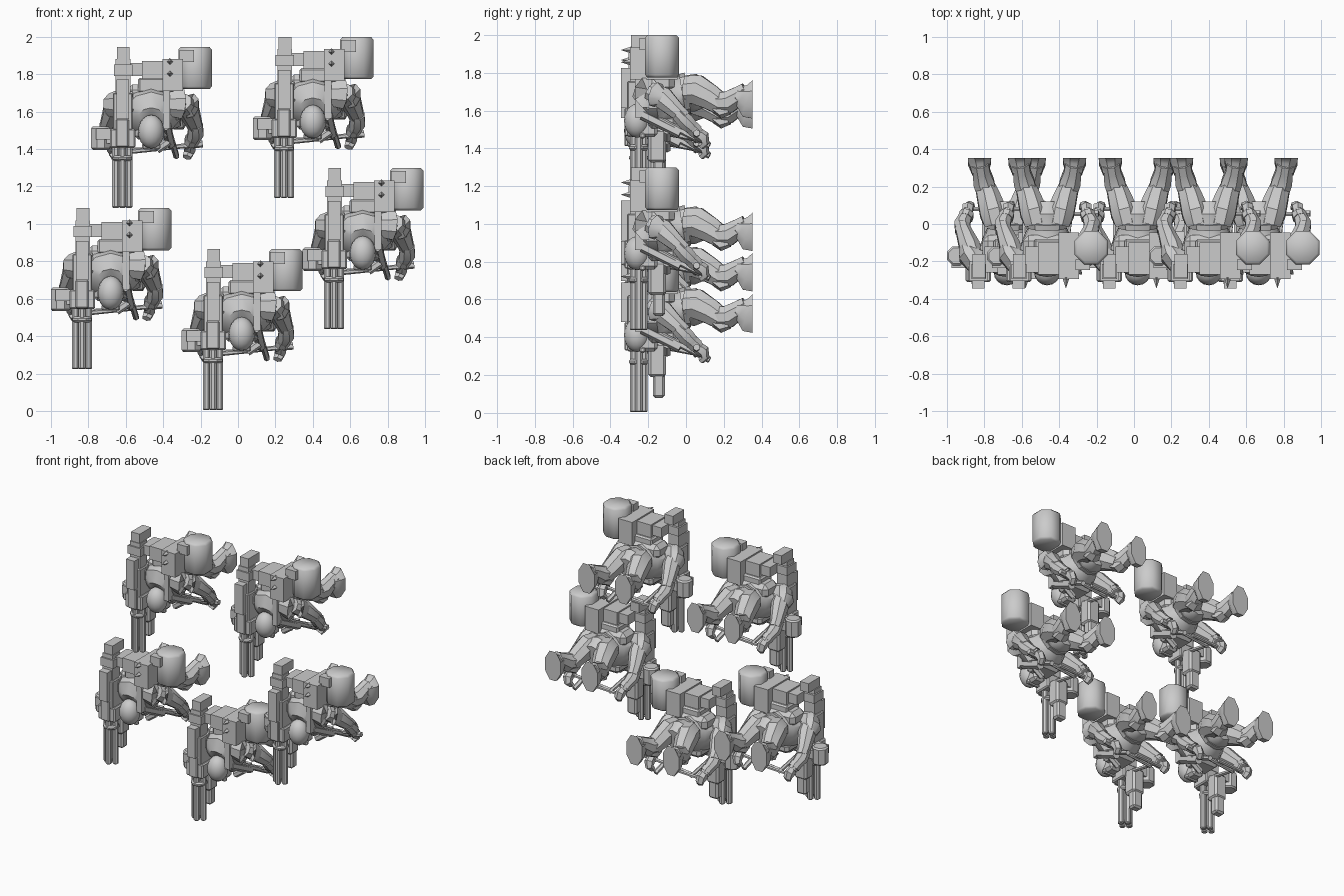
import bpy, bmesh, math
from mathutils import Vector, Matrix

cube = bpy.data.objects.get("Cube")
if cube:
    bpy.data.objects.remove(cube)

grey = bpy.data.materials.new("plain grey")
grey.use_nodes = True
grey.diffuse_color = (0.6, 0.6, 0.6, 1)
grey.node_tree.nodes["Principled BSDF"].inputs["Base Color"].default_value = (0.6, 0.6, 0.6, 1)

MID = 0.02          # x of each figure's own centre line
parts = []


def finish(name, bm, smooth=None):
    bmesh.ops.recalc_face_normals(bm, faces=bm.faces)
    mesh = bpy.data.meshes.new(name)
    bm.to_mesh(mesh)
    bm.free()
    mesh.materials.append(grey)
    ob = bpy.data.objects.new(name, mesh)
    bpy.context.collection.objects.link(ob)
    if smooth:
        bpy.ops.object.select_all(action='DESELECT')
        ob.select_set(True)
        bpy.context.view_layer.objects.active = ob
        bpy.ops.object.shade_smooth_by_angle(angle=math.radians(smooth))
    parts.append(ob)
    return ob


def box(name, x, y, z, bevel=0):
    """Box given by its extents on each axis."""
    bm = bmesh.new()
    lo, hi = Vector((x[0], y[0], z[0])), Vector((x[1], y[1], z[1]))
    bmesh.ops.create_cube(bm, size=1, matrix=Matrix.Translation((lo + hi) / 2) @ Matrix.Diagonal((*(hi - lo), 1)))
    if bevel:
        bmesh.ops.bevel(bm, geom=bm.edges[:], offset=bevel, segments=1, affect='EDGES')
    return finish(name, bm)


def loft(name, rings, sides=8, smooth=35):
    """Tube through rings of (x, y, z, half width, half depth)."""
    bm = bmesh.new()
    pts = [Vector(r[:3]) for r in rings]
    loops = []
    for i, r in enumerate(rings):
        t = (pts[min(i + 1, len(pts) - 1)] - pts[max(i - 1, 0)]).normalized()
        ref = Vector((1, 0, 0)) if abs(t.x) < 0.8 else Vector((0, 1, 0))
        u = (ref - t * ref.dot(t)).normalized()
        v = t.cross(u)
        angles = [2 * math.pi * (k + 0.5) / sides for k in range(sides)]
        loops.append([bm.verts.new(pts[i] + u * r[3] * math.cos(a) + v * r[4] * math.sin(a)) for a in angles])
    for a, b in zip(loops, loops[1:]):
        for k in range(sides):
            bm.faces.new((a[k], a[k - 1], b[k - 1], b[k]))
    bm.faces.new(loops[0])
    bm.faces.new(loops[-1])
    return finish(name, bm, smooth)


def rod(name, start, end, radius, sides=6):
    return loft(name, [(*start, radius, radius), (*end, radius, radius)], sides)


def upright(name, x, y, radius, z0, z1, sides=8, rim=0.01, smooth=35):
    """Vertical drum with chamfered rims."""
    r = radius - rim
    return loft(name, [(x, y, z0, r, r), (x, y, z0 + rim, radius, radius),
                       (x, y, z1 - rim, radius, radius), (x, y, z1, r, r)], sides, smooth)


def ball(name, centre, radii):
    bm = bmesh.new()
    bmesh.ops.create_uvsphere(bm, u_segments=16, v_segments=10, radius=1,
                              matrix=Matrix.Translation(centre) @ Matrix.Diagonal((*radii, 1)))
    return finish(name, bm, 50)


def spike(name, centre, radius, length):
    """Four-sided spike pointing forward."""
    bm = bmesh.new()
    bmesh.ops.create_cone(bm, cap_ends=True, segments=4, radius1=radius, radius2=0, depth=length,
                          matrix=Matrix.Translation(centre) @ Matrix.Rotation(math.pi / 2, 4, 'X'))
    return finish(name, bm)


# torso, collar and belt
loft("torso", [(MID, -.25, .49, .07, .06), (MID, -.22, .51, .14, .12), (MID, -.16, .52, .165, .14),
               (MID, -.07, .53, .13, .125), (MID, -.01, .555, .1, .095), (MID, .05, .56, .115, .1),
               (MID, .11, .55, .07, .07)], 10)
loft("belt", [(MID, -.02, .555, .108, .105), (MID, .01, .56, .115, .108)], 10)
loft("neck", [(MID, -.18, .46, .06, .06), (MID, -.26, .44, .055, .055)])
box("chest_plate", (MID - .09, MID + .09), (-.2, -.05), (.37, .44), .02)
box("back_plate", (MID - .13, MID + .13), (-.21, -.06), (.56, .665), .03)

# head
ball("helmet", (MID, -.258, .412), (.07, .07, .09))
box("face", (MID - .045, MID + .045), (-.25, -.15), (.325, .42), .018)
box("visor", (MID - .05, MID + .05), (-.245, -.215), (.318, .35), .008)

# arms and legs, one pair each
for s, side in ((1, "left"), (-1, "right")):
    def X(d):
        return MID + s * d
    loft(side + "_shoulder", [(X(.1), -.2, .56, .06, .07), (X(.16), -.205, .56, .075, .085),
                              (X(.21), -.16, .55, .06, .07), (X(.23), -.12, .53, .03, .04)])
    loft(side + "_upper_arm", [(X(.17), -.19, .57, .05, .05), (X(.2), -.12, .53, .06, .063),
                               (X(.23), -.04, .455, .045, .045), (X(.238), -.01, .425, .04, .045)])
    loft(side + "_forearm", [(X(.238), -.045, .45, .04, .04), (X(.238), .0, .405, .046, .048),
                             (X(.222), .04, .368, .036, .036), (X(.212), .065, .345, .034, .034)])
    loft(side + "_cuff", [(X(.222), .03, .377, .041, .041), (X(.214), .055, .354, .041, .041)])
    loft(side + "_hand", [(X(.212), .055, .35, .028, .032), (X(.208), .09, .325, .034, .036),
                          (X(.2), .1, .297, .03, .025), (X(.19), .08, .275, .025, .018)], 6)
    loft(side + "_thigh", [(X(.055), .0, .575, .07, .08), (X(.072), .06, .575, .078, .085),
                           (X(.094), .13, .535, .068, .072), (X(.113), .19, .495, .058, .06)])
    loft(side + "_knee_pad", [(X(.105), .155, .48, .05, .03), (X(.112), .19, .458, .055, .035),
                              (X(.122), .23, .47, .045, .025)], 6)
    loft(side + "_shin", [(X(.109), .17, .505, .058, .06), (X(.124), .225, .51, .06, .064),
                          (X(.136), .28, .545, .05, .053), (X(.143), .32, .565, .05, .052)])
    loft(side + "_boot", [(X(.139), .27, .55, .05, .045), (X(.143), .3, .54, .056, .07),
                          (X(.146), .325, .527, .066, .105), (X(.146), .352, .527, .068, .112)])

# heavy gun: barrels, receiver and mounting arm
GX, GY = -.134, -.25
for i in range(4):
    a = math.pi * i / 2
    upright("barrel", GX + .035 * math.cos(a), GY + .028 * math.sin(a), .021, .005, .34, 8, .006)
upright("barrel_core", GX, GY, .02, .03, .34)
upright("barrel_clamp", GX, GY, .056, .255, .285)
box("receiver", (-.2, -.065), (-.31, -.18), (.325, .43), .008)
box("receiver_lid", (-.168, -.1), (-.325, -.29), (.33, .48), .006)
box("receiver_rear", (-.185, -.08), (-.31, -.19), (.42, .62), .006)
box("receiver_plate", (-.165, -.1), (-.345, -.29), (.48, .69))
box("gun_arm", (-.17, -.09), (-.295, -.215), (.55, .8))
box("gun_arm_collar", (-.18, -.08), (-.305, -.2), (.71, .77))
box("gun_arm_end", (-.163, -.095), (-.29, -.16), (.8, .865))
box("under_barrel", (-.17, -.095), (-.175, -.112), (.08, .25), .012)
box("under_barrel_mount", (-.18, -.085), (-.2, -.105), (.19, .37), .014)
upright("side_drum", -.25, -.17, .055, .315, .44)
box("drum_link", (-.22, -.17), (-.21, -.13), (.35, .41))
box("drum_bracket", (-.275, -.17), (-.235, -.2), (.37, .43))

# pack frame carrying the gun
box("cross_beam", (-.1, .1), (-.26, -.12), (.71, .78))
box("beam_sleeve", (-.03, .09), (-.27, -.1), (.695, .79))
box("pack_block", (.08, .19), (-.295, -.045), (.63, .8))
box("pack_mount", (-.05, .13), (-.22, -.08), (.62, .7), .01)
box("rail", (.083, .12), (-.27, -.22), (.43, .66))
for z in (.786, .722):
    spike("spike", (.12, -.315, z), .02, .06)

# large canister
upright("canister", .255, -.127, .097, .64, .865, 8, .014, 50)
box("canister_box", (.17, .25), (-.245, -.19), (.785, .85))

# slanted bar running from the rail foot down past the chest
rod("slanted_bar", (.1, -.23, .465), (.155, .125, .28), .017)
rod("slanted_bar_sleeve", (.1, -.23, .445), (.122, -.03, .345), .028)
rod("slanted_bar_brace", (.115, -.1, .36), (.05, -.1, .315), .022)

# crosswise rods held between both hands
rod("control_rod", (-.1, .05, .305), (.28, .055, .345), .013)
rod("control_grip", (.2, .054, .337), (.295, .056, .347), .019)
rod("trigger_rod", (-.19, .08, .31), (.05, .08, .32), .012)
rod("trigger_strut", (-.1, -.18, .36), (-.1, .085, .31), .014)

# repeat the whole figure for the squad
first = list(parts)
for dx, dz in ((-.484, 1.081), (.38, 1.134), (-.7, .219), (.647, .433)):
    for ob in first:
        twin = ob.copy()
        twin.location = (dx, 0, dz)
        bpy.context.collection.objects.link(twin)
